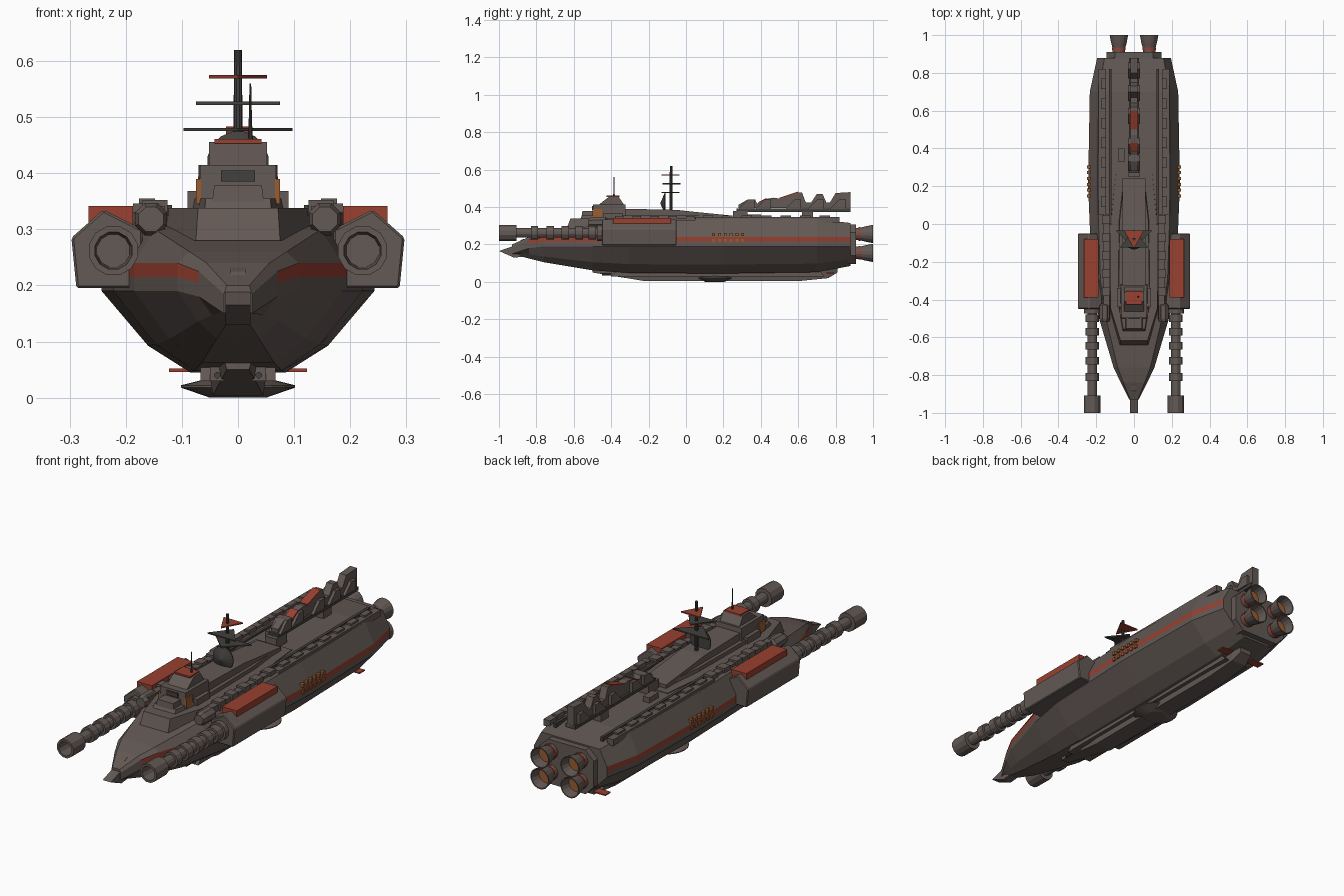
import bpy, bmesh, math
from mathutils import Vector

cube = bpy.data.objects.get("Cube")
if cube:
    bpy.data.objects.remove(cube, do_unlink=True)


def material(name, rgb):
    m = bpy.data.materials.new(name)
    m.use_nodes = True
    m.diffuse_color = (*rgb, 1)
    bsdf = m.node_tree.nodes["Principled BSDF"]
    bsdf.inputs["Base Color"].default_value = (*rgb, 1)
    bsdf.inputs["Roughness"].default_value = 0.8
    return m


GREY = material("warm grey plating", (0.125, 0.1, 0.09))
DARK = material("dark metal", (0.055, 0.052, 0.048))
RED = material("rust red", (0.32, 0.052, 0.03))
ORANGE = material("burnt orange", (0.32, 0.11, 0.03))


def loft(name, rings, mat, caps=True, second=None, rule=None):
    """Skin rings of equal length; rule(face) picks the second material."""
    bm = bmesh.new()
    loops = [[bm.verts.new(p) for p in r] for r in rings]
    n = len(loops[0])
    for a, b in zip(loops, loops[1:]):
        for i in range(n):
            j = (i + 1) % n
            bm.faces.new((a[i], a[j], b[j], b[i]))
    if caps:
        bm.faces.new(loops[0])
        bm.faces.new(loops[-1])
    bmesh.ops.recalc_face_normals(bm, faces=bm.faces)
    if rule:
        for f in bm.faces:
            f.material_index = int(rule(f))
    me = bpy.data.meshes.new(name)
    bm.to_mesh(me)
    bm.free()
    me.materials.append(mat)
    if second:
        me.materials.append(second)
    ob = bpy.data.objects.new(name, me)
    bpy.context.collection.objects.link(ob)
    return ob


def box(name, x, y, z, mat):
    return loft(name, [[(x[0], b, c) for b, c in ((y[0], z[0]), (y[1], z[0]), (y[1], z[1]), (y[0], z[1]))],
                       [(x[1], b, c) for b, c in ((y[0], z[0]), (y[1], z[0]), (y[1], z[1]), (y[0], z[1]))]], mat)


def side_prism(name, yz, half, mat, x=0, **kw):
    return loft(name, [[(x + d, y, z) for y, z in yz] for d in (-half, half)], mat, **kw)


def tier(name, plan, z0, z1, mat, shrink=1.0):
    """Symmetric plan outline of (half width, y), narrowed towards the top."""
    outline = plan + [(-w, y) for w, y in reversed(plan)]
    mid = sum(y for w, y in plan) / len(plan)
    top = [(w * shrink, mid + (y - mid) * shrink, z1) for w, y in outline]
    return loft(name, [[(w, y, z0) for w, y in outline], top], mat)


def turned(name, x, z, profile, mat, sides=12, caps=True, **kw):
    """Round part along y from (y, radius) pairs."""
    angles = [math.tau * (i + 0.5) / sides for i in range(sides)]
    return loft(name, [[(x + r * math.cos(a), y, z + r * math.sin(a)) for a in angles]
                       for y, r in profile], mat, caps, **kw)


def pole(name, x, y, profile, mat, sides=10):
    angles = [math.tau * i / sides for i in range(sides)]
    return loft(name, [[(x + r * math.cos(a), y + r * math.sin(a), z) for a in angles]
                       for z, r in profile], mat)


# Hull: stations of y, half width, bottom, stripe low, stripe high, deck
stations = [(-.93, .025, .15, .175, .185, .2), (-.84, .07, .125, .205, .225, .24),
            (-.76, .108, .105, .215, .24, .26), (-.5, .185, .062, .215, .24, .3),
            (-.3, .222, .048, .215, .24, .325), (.2, .243, .045, .215, .24, .335),
            (.7, .234, .052, .215, .24, .335), (.88, .195, .085, .215, .24, .315)]
rings = []
for y, w, zb, s0, s1, zt in stations:
    half = [(w * .35, zb), (w * .66, zb + (s0 - zb) * .28), (w, s0 - .025), (w, s0), (w, s1), (w * .8, zt)]
    rings.append([(x, y, z) for x, z in half] + [(-x, y, z) for x, z in reversed(half)])


def on_stripe(f):
    zs = [v.co.z for v in f.verts]
    c = f.calc_center_median()
    return c.y > -.85 and len(f.verts) == 4 and min(zs) > .2 and max(zs) < .241


loft("hull", rings, GREY, second=RED, rule=on_stripe)
side_prism("bow_ram", [(-1, .165), (-.92, .192), (-.86, .2), (-.86, .135), (-.92, .13)], .022, GREY)
side_prism("bow_crest", [(-.93, .185), (-.88, .225), (-.8, .25), (-.8, .19)], .014, GREY)

# Stepped superstructure
tier("deck_house", [(.075, -.64), (.13, -.46), (.13, .0), (.1, .3)], .28, .338, GREY, .95)
tier("upper_deck", [(.06, -.57), (.085, -.42), (.08, .02), (.06, .2)], .33, .355, GREY, .96)
side_prism("spine_block", [(-.38, .33), (-.38, .392), (-.05, .385), (.04, .375), (.24, .355), (.24, .33)], .062, GREY)
tier("fore_step", [(.048, -.56), (.048, -.46)], .335, .379, GREY, .88)
tier("bridge_base", [(.07, -.5), (.073, -.32)], .335, .415, GREY, .96)
side_prism("bridge_tower", [(-.47, .41), (-.41, .456), (-.36, .456), (-.33, .41)], .052, GREY)
box("bridge_roof_plate", (-.042, .042), (-.425, -.355), (.453, .461), RED)
box("bridge_front_plate", (-.03, .03), (-.503, -.497), (.385, .405), DARK)
pole("bridge_antenna", .022, -.385, [(.455, .005), (.49, .003), (.56, .0015)], DARK)
for s, side in ((1, "left"), (-1, "right")):
    box(side + "_bridge_window", (s * .066, s * .075), (-.5, -.45), (.345, .39), ORANGE)
    box(side + "_bridge_block", (s * .07, s * .09), (-.44, -.34), (.33, .368), GREY)

# Mast with three triangular vanes and a dish
pole("mast", 0, -.08, [(.36, .01), (.48, .008), (.62, .007)], DARK)
for i, (z, w, d, mat) in enumerate(((.478, .097, -1, DARK), (.525, .075, 1, DARK), (.572, .052, -1, RED))):
    tri = [(-w, -.08 - d * .045), (w, -.08 - d * .045), (0, -.08 + d * .05)]
    loft("mast_vane_%d" % (i + 1), [[(x, y, z + h) for x, y in tri] for h in (-.003, .003)], mat)
turned("sensor_dish", 0, .42, [(-.135, .006), (-.115, .055), (-.11, .055)], DARK, 16)

# Dorsal sawtooth battery
teeth = [(.28, .395), (.28, .412), (.33, .44), (.37, .44), (.38, .418), (.42, .442), (.47, .45),
         (.5, .445), (.6, .478), (.62, .478), (.64, .425), (.67, .425), (.7, .47), (.73, .47),
         (.75, .425), (.77, .425), (.8, .475), (.88, .48), (.88, .38), (.62, .38), (.58, .395)]
side_prism("dorsal_battery", teeth, .018, GREY)
for i, y in enumerate((.33, .42, .58, .7, .82)):
    side_prism("battery_housing_%d" % (i + 1), [(y - .05, .39), (y, .44), (y + .035, .44), (y + .035, .39)], .032, GREY)
for i, (y0, z0, y1, z1) in enumerate(((.385, .422, .43, .446), (.5, .447, .6, .48))):
    side_prism("battery_red_plate_%d" % (i + 1), [(y0, z0 - .004), (y0, z0 + .003), (y1, z1 + .003), (y1, z1 - .004)], .021, RED)
box("battery_beam", (-.026, .026), (.27, .88), (.374, .392), DARK)
box("battery_front_mount", (-.03, .03), (.25, .33), (.33, .38), GREY)
box("battery_rear_post", (-.022, .022), (.62, .68), (.32, .38), GREY)
box("battery_side_box", (-.085, -.05), (.33, .4), (.33, .36), GREY)

for s, side in ((1, "left"), (-1, "right")):
    # Gun pod with red lid
    section = [(.17, .195), (.288, .195), (.297, .285), (.24, .335), (.17, .3)]
    pod = loft(side + "_gun_pod", [[(s * x, y, z) for x, z in section] for y in (-.45, -.05)], GREY)
    bevel = pod.modifiers.new("edge bevel", "BEVEL")
    bevel.width = .004
    bevel.segments = 1
    box(side + "_pod_lid", (s * .187, s * .266), (-.39, -.08), (.29, .342), RED)

    # Ringed cannon
    profile = [(-.93, .03), (-1, .034), (-1, .045), (-.907, .045), (-.907, .026)]
    for y in (-.81, -.725, -.645, -.57, -.5):
        profile += [(y - .02, .026), (y - .02, .037), (y + .02, .037), (y + .02, .026)]
    turned(side + "_cannon", s * .222, .262, profile + [(-.44, .026)], GREY)
    turned(side + "_cannon_socket", s * .222, .262, [(-.475, .045), (-.44, .045)], GREY)

    # Deck rails and clamps
    turned(side + "_rail_head", s * .155, .318, [(-.52, .024), (-.5, .031), (-.43, .031), (-.42, .02)], GREY, 8)
    box(side + "_fore_rail", (s * .13, s * .162), (-.5, .05), (.3, .342), GREY)
    box(side + "_aft_rail", (s * .152, s * .187), (.05, .82), (.315, .346), GREY)
    box(side + "_inner_rail", (s * .118, s * .132), (.0, .82), (.32, .343), DARK)
    for i in range(5):
        y = -.38 + i * .095
        box("%s_fore_clamp_%d" % (side, i + 1), (s * .126, s * .17), (y, y + .045), (.31, .352), GREY)
    for i in range(7):
        y = .09 + i * .104
        box("%s_aft_clamp_%d" % (side, i + 1), (s * .148, s * .176), (y, y + .055), (.315, .355), GREY)

    # Gun ports straddling the stripe
    for row, z in enumerate((.214, .246)):
        for i in range(6):
            y = .14 + i * .031
            box("%s_port_%d_%d" % (side, row + 1, i + 1), (s * .22, s * .248), (y, y + .016), (z, z + .016), ORANGE)

    # Belly struts and red fins
    side_prism(side + "_keel_strut", [(-.4, .03), (-.36, .075), (.7, .075), (.74, .03)], .012, GREY, x=s * .055)
    box(side + "_belly_fin", (s * .06, s * .107), (.14, .32), (.066, .074), RED)
    box(side + "_rear_fin", (s * .06, s * .123), (.75, .79), (.046, .052), RED)
    box(side + "_belly_gun_mount", (s * .025, s * .05), (-.4, -.34), (.03, .075), GREY)
    turned(side + "_belly_gun", s * .037, .04, [(-.45, .006), (-.35, .006)], DARK, 8)

    # Engines: flared shells, glowing throats and red collars
    for z, level in ((.155, "lower"), (.256, "upper")):
        name = side + "_" + level + "_engine"
        turned(name, s * .08, z, [(.89, .034), (.93, .034), (.96, .042), (1, .05), (1, .045), (.955, .036)], GREY, 16, caps=False)
        turned(name + "_throat", s * .08, z, [(.955, .0365), (.93, .02), (.925, .004)], ORANGE, 16)
        turned(name + "_collar", s * .08, z, [(.922, .037), (.934, .037)], RED, 16)

# Stern plate and keel
stern = [(.1, .095), (.145, .14), (.145, .265), (.1, .308)]
stern += [(-x, z) for x, z in reversed(stern)]
loft("stern_plate", [[(x, y, z) for x, z in stern] for y in (.86, .91)], GREY)
keel = []
for y, w, low, top in ((-.5, .02, .05, .065), (-.22, .045, .004, .065), (.6, .045, .004, .065), (.76, .04, .02, .075), (.81, .03, .05, .09)):
    keel.append([(-w, y, low), (w, y, low), (w * 1.2, y, top), (-w * 1.2, y, top)])
loft("keel", keel, GREY)
pole("belly_disc", 0, .155, [(0, .05), (.018, .102), (.022, .102), (.035, .05)], GREY, 20)
